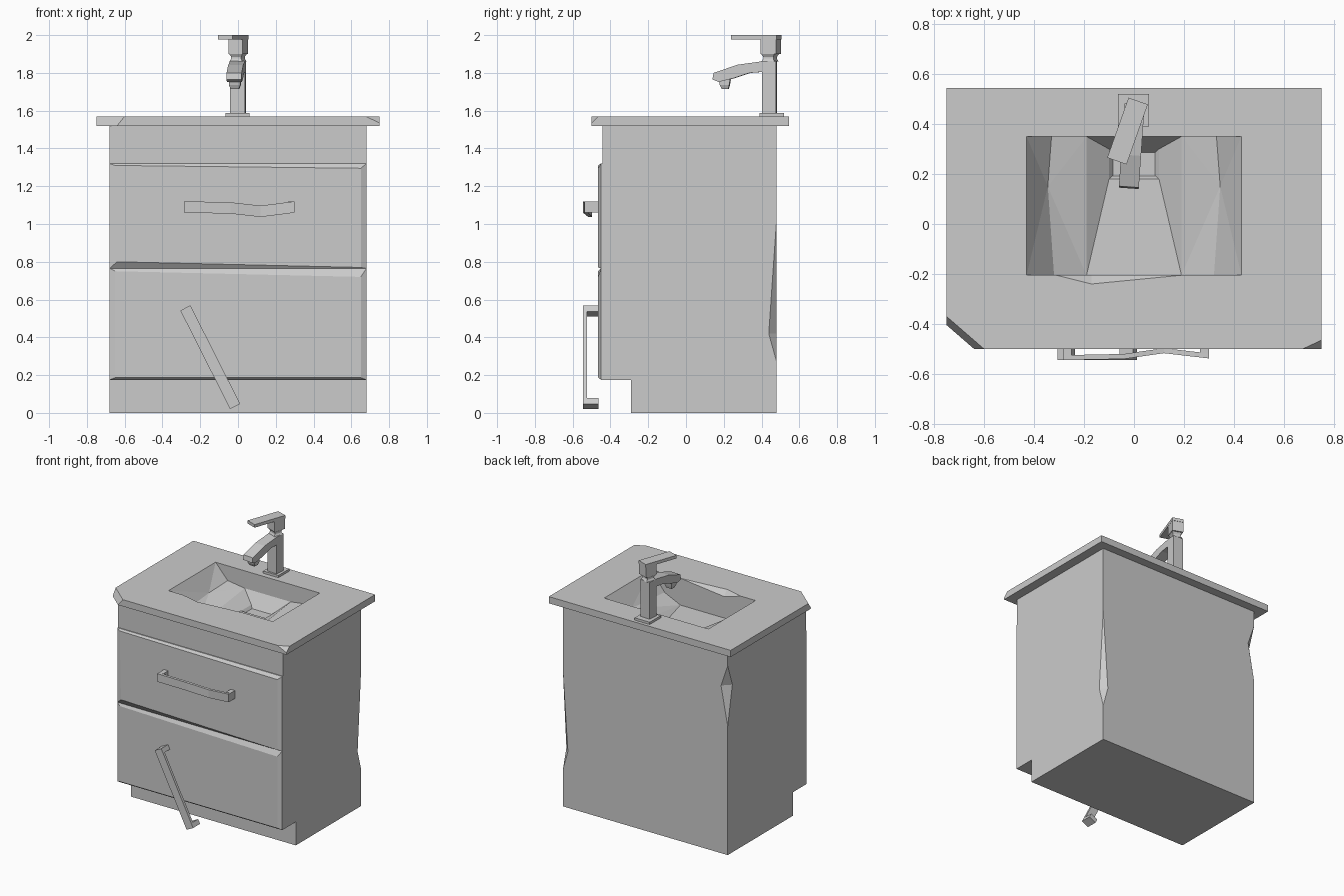
import bpy, bmesh
from math import radians
from mathutils import Matrix, Vector

if "Cube" in bpy.data.objects:
    bpy.data.objects.remove(bpy.data.objects["Cube"])


def finish(name, bm):
    bmesh.ops.remove_doubles(bm, verts=bm.verts, dist=1e-4)
    bmesh.ops.recalc_face_normals(bm, faces=bm.faces)
    me = bpy.data.meshes.new(name)
    bm.to_mesh(me)
    bm.free()
    ob = bpy.data.objects.new(name, me)
    bpy.context.collection.objects.link(ob)
    return ob


def add_face(bm, pts):
    return bm.faces.new([bm.verts.new(p) for p in pts])


def loft(name, *solids, matrix=Matrix()):
    """Each solid is a list of rings, skinned and capped at both ends."""
    bm = bmesh.new()
    for rings in solids:
        vs = [[bm.verts.new(matrix @ Vector(p)) for p in r] for r in rings]
        for a, b in zip(vs, vs[1:]):
            for i in range(len(a)):
                j = (i + 1) % len(a)
                bm.faces.new((a[i], a[j], b[j], b[i]))
        bm.faces.new(vs[0])
        bm.faces.new(vs[-1])
    return finish(name, bm)


def rect_xy(x0, x1, y0, y1, z):
    return [(x0, y0, z), (x1, y0, z), (x1, y1, z), (x0, y1, z)]


def box(x0, x1, y0, y1, z0, z1):
    return [rect_xy(x0, x1, y0, y1, z) for z in (z0, z1)]


def turn(x, y, deg):
    """Rotation about a vertical axis through x, y."""
    t = Matrix.Translation((x, y, 0))
    return t @ Matrix.Rotation(radians(deg), 4, 'Z') @ t.inverted()


# Cabinet: toe-kick profile, open top, a dent in each back corner
W, BACK, FRONT, KICK, TOP = .68, .48, -.443, -.29, 1.52
bm = bmesh.new()
dents = {}
for s, zt, zm, zb, d in ((1, 1.03, .42, .27, .042), (-1, 1.41, 1.25, .96, .055)):
    hi, lo = (s*W, BACK, zt), (s*W, BACK, zb)
    side, rear = (s*W, BACK-d, zm), (s*(W-d), BACK, zm)
    dents[s] = [hi, rear, lo]
    add_face(bm, [(s*W, BACK, TOP), hi, side, lo, (s*W, BACK, 0), (s*W, KICK, 0),
                  (s*W, KICK, .175), (s*W, FRONT, .175), (s*W, FRONT, TOP)])
    add_face(bm, [hi, side, rear])
    add_face(bm, [lo, side, rear])
add_face(bm, [(W, BACK, TOP)] + dents[1] + [(W, BACK, 0), (-W, BACK, 0)]
         + dents[-1][::-1] + [(-W, BACK, TOP)])
strip = [(BACK, 0), (KICK, 0), (KICK, .175), (FRONT, .175), (FRONT, TOP)]
for (ya, za), (yb, zb) in zip(strip, strip[1:]):
    add_face(bm, [(-W, ya, za), (W, ya, za), (W, yb, zb), (-W, yb, zb)])
finish("cabinet", bm)


# Drawer fronts with uneven bevelled borders
def drawer(name, z0, z1, inner):
    outer = [(-W, z0), (W, z0), (W, z1), (-W, z1)]
    loft(name, [[(x, y, z) for x, z in r]
                for r, y in ((outer, -.44), (outer, -.45), (inner, -.465))])


drawer("upper_drawer", .765, 1.32, [(-.64, .80), (.65, .77), (.65, 1.295), (-.65, 1.31)])
drawer("lower_drawer", .175, .765, [(-.65, .187), (.65, .187), (.65, .72), (-.65, .75)])


# Handles: flat bar through stations (x, y, z) with a post at each end
def handle(name, stations, matrix=Matrix()):
    h, t = .03, .02
    bar = [[(x, y, z-h), (x, y+t, z-h), (x, y+t, z+h), (x, y, z+h)]
           for x, y, z in stations]
    (xa, ya, za), (xb, yb, zb) = stations[0], stations[-1]
    loft(name, bar, box(xa, xa+.035, ya+t, -.463, za-h, za+h),
         box(xb-.035, xb, yb+t, -.463, zb-h, zb+h), matrix=matrix)


handle("upper_handle", [(-.285, -.545, 1.09), (-.04, -.54, 1.085),
                        (.12, -.517, 1.067), (.30, -.538, 1.09)])
handle("lower_handle", [(-.292, -.545, 0), (.292, -.545, 0)],
       Matrix.Translation((-.147, 0, .295)) @ Matrix.Rotation(radians(63.2), 4, 'Y'))

# Countertop slab with two chipped front corners
Z = 1.57
bm = bmesh.new()
bmesh.ops.create_cube(bm, size=1, matrix=Matrix.Translation((0, .0225, 1.545))
                      @ Matrix.Diagonal((1.5, 1.045, .05, 1)))


def cut(co, no, clear=False):
    geom = bm.verts[:] + bm.edges[:] + bm.faces[:]
    r = bmesh.ops.bisect_plane(bm, geom=geom, dist=1e-5, plane_co=co,
                               plane_no=no, clear_outer=clear)
    if clear:
        edges = [e for e in bm.edges if e.is_boundary]
        bmesh.ops.holes_fill(bm, edges=edges, sides=0)


for a, b, c in (((-.75, -.37, Z), (-.60, -.50, Z), (-.64, -.50, 1.52)),
                ((.75, -.465, Z), (.675, -.50, Z), (.75, -.50, 1.535))):
    a, b, c = Vector(a), Vector(b), Vector(c)
    n = (b - a).cross(c - a)
    cut(a, n if n.y < 0 else -n, True)

# Basin opening
X, YF, YB = .43, -.205, .35
for co, no in (((-X, 0, 0), (1, 0, 0)), ((X, 0, 0), (1, 0, 0)),
               ((0, YF, 0), (0, 1, 0)), ((0, YB, 0), (0, 1, 0))):
    cut(co, no)
gone = []
for f in bm.faces:
    c = f.calc_center_median()
    if abs(c.x) < X - .01 and abs(f.normal.z) > .9:
        hole = YF < c.y < YB
        front_top = c.y < YF and c.z > 1.56
        if hole or front_top:
            gone.append(f)
bmesh.ops.delete(bm, geom=gone, context='FACES')

# Chipped front rim of the basin
chip_l, chip_top, chip_r = (-.31, YF, Z), (-.17, -.24, Z), (.19, YF, Z)
chip_low = (-.17, YF, 1.53)
add_face(bm, [(-X, -.5, Z), (X, -.5, Z), (X, YF, Z), chip_r, chip_top, chip_l, (-X, YF, Z)])
add_face(bm, [chip_l, chip_top, chip_low])
add_face(bm, [chip_r, chip_top, chip_low])

# Basin bowl: sloping sides, front and back walls, floor running to the drain
D = [(-.1, .18, 1.36), (.1, .18, 1.36), (.1, .30, 1.36), (-.1, .30, 1.36)]
fl, fr, br, bl = (-.19, YF, 1.37), (.19, YF, 1.37), (.19, YB, 1.44), (-.19, YB, 1.44)
low = {}
for s, f, b in ((-1, fl, bl), (1, fr, br)):
    lf, lb, mid = (s*.32, YF, 1.43), (s*.33, YB, 1.46), (s*.345, .15, 1.44)
    low[s] = (lf, lb)
    add_face(bm, [(s*X, YF, Z), (s*X, YB, Z), mid])
    add_face(bm, [(s*X, YF, Z), mid, lf])
    add_face(bm, [(s*X, YB, Z), mid, lb])
    add_face(bm, [lf, mid, f])
    add_face(bm, [mid, b, f])
    add_face(bm, [mid, lb, b])
add_face(bm, [(-X, YF, Z), chip_l, chip_low, chip_r, (X, YF, Z), low[1][0], fr, fl, low[-1][0]])
add_face(bm, [(-X, YB, Z), (X, YB, Z), low[1][1], br, bl, low[-1][1]])
floor = [fl, fr, br, bl]
drain = rect_xy(-.085, .085, .193, .287, 1.34)
for i in range(4):
    j = (i + 1) % 4
    add_face(bm, [floor[i], floor[j], D[j], D[i]])
    add_face(bm, [D[i], D[j], drain[j], drain[i]])
add_face(bm, drain)
finish("countertop_basin", bm)

# Faucet base and body with bent spout
loft("faucet_base", box(-.065, .06, .39, .52, Z, 1.587))
body = [(.48, 1.585), (.48, 1.80), (.48, 1.862), (.41, 1.862), (.275, 1.843), (.148, 1.80),
        (.142, 1.765), (.175, 1.752), (.255, 1.772), (.34, 1.80), (.405, 1.805), (.405, 1.585)]
lean = turn(0, .443, -4)
loft("faucet_body", [[(x, y, z) for y, z in body] for x in (-.04, .04)], matrix=lean)
loft("spout_outlet", [rect_xy(-.03, .03, .175, .235, 1.765),
                      rect_xy(-.03, .03, .18, .23, 1.735),
                      rect_xy(-.022, .022, .19, .225, 1.715)], matrix=lean)

# Neck, lever block and lever, turned to one side
twist = turn(0, .445, -19.5)
loft("faucet_neck", [rect_xy(-a, a, .445-a, .445+a, z)
                     for a, z in ((.036, 1.86), (.028, 1.875), (.028, 1.885), (.04, 1.905))],
     matrix=twist)
loft("faucet_lever", box(-.04, .04, .405, .492, 1.90, 1.977),
     box(-.041, .041, .24, .495, 1.977, 2.0), matrix=twist)
